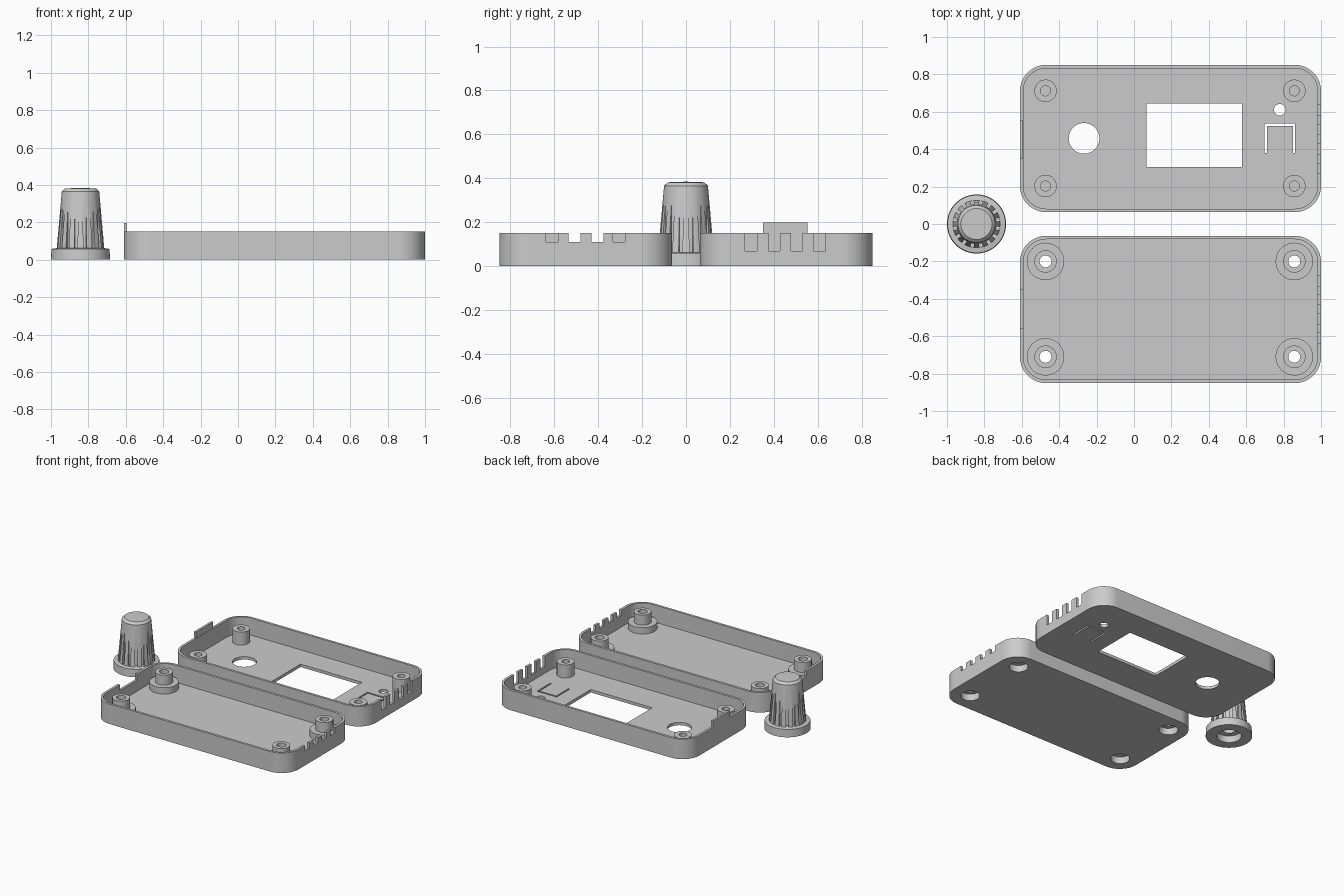
import bpy, bmesh, math
from mathutils import Matrix

if "Cube" in bpy.data.objects:
    bpy.data.objects.remove(bpy.data.objects["Cube"])

grey = bpy.data.materials.new("light grey plastic")
grey.diffuse_color = (0.6, 0.6, 0.6, 1)
grey.use_nodes = True
grey.node_tree.nodes["Principled BSDF"].inputs["Base Color"].default_value = grey.diffuse_color

CX, W, D, H = 0.195, 1.61, 0.787, 0.15      # case centre x, width, depth, height
WALL, FLOOR, CORNER = 0.018, 0.022, 0.14
POST_X = (-0.473, 0.857)


def make(name, bm):
    bmesh.ops.recalc_face_normals(bm, faces=bm.faces)
    me = bpy.data.meshes.new(name)
    bm.to_mesh(me)
    bm.free()
    ob = bpy.data.objects.new(name, me)
    bpy.context.collection.objects.link(ob)
    me.materials.append(grey)
    return ob


def prism(bm, pts, z0, z1):
    low = [bm.verts.new((x, y, z0)) for x, y in pts]
    top = [bm.verts.new((x, y, z1)) for x, y in pts]
    bm.faces.new(low[::-1])
    bm.faces.new(top)
    n = len(pts)
    for i in range(n):
        j = (i + 1) % n
        bm.faces.new((low[i], low[j], top[j], top[i]))


def box(bm, x0, x1, y0, y1, z0, z1):
    prism(bm, [(x0, y0), (x1, y0), (x1, y1), (x0, y1)], z0, z1)


def cyl(bm, x, y, r, z0, z1, n=40):
    prism(bm, [(x + r * math.cos(2 * math.pi * i / n),
                y + r * math.sin(2 * math.pi * i / n)) for i in range(n)], z0, z1)


def rounded(cy, inset):
    r, hx, hy = CORNER - inset, W / 2 - CORNER, D / 2 - CORNER
    pts = []
    for k, (sx, sy) in enumerate([(1, 1), (-1, 1), (-1, -1), (1, -1)]):
        for i in range(13):
            a = (k + i / 12) * math.pi / 2
            pts.append((CX + sx * hx + r * math.cos(a), cy + sy * hy + r * math.sin(a)))
    return pts


def combine(ob, op, bm):
    """Boolean the bmesh into the object and discard the helper."""
    tool = make("helper", bm)
    tool.hide_render = True
    mod = ob.modifiers.new("bool", 'BOOLEAN')
    mod.operation, mod.object, mod.solver = op, tool, 'EXACT'
    bpy.context.view_layer.update()
    dg = bpy.context.evaluated_depsgraph_get()
    me = bpy.data.meshes.new_from_object(ob.evaluated_get(dg))
    ob.modifiers.clear()
    ob.data = me
    bpy.data.objects.remove(tool)


def smooth(ob):
    bpy.ops.object.select_all(action='DESELECT')
    ob.select_set(True)
    bpy.context.view_layer.objects.active = ob
    bpy.ops.object.shade_smooth_by_angle(angle=math.radians(30))


def shell(name, cy):
    bm = bmesh.new()
    prism(bm, rounded(cy, 0), 0, H)
    ob = make(name, bm)
    bm = bmesh.new()
    prism(bm, rounded(cy, WALL), FLOOR, H + 0.1)
    combine(ob, 'DIFFERENCE', bm)
    return ob


# --- lid shell with posts, tab, window and button openings
lid = shell("lid_shell", 0.457)
LID_Y = (0.203, 0.712)
bm = bmesh.new()
for x in POST_X:
    for y in LID_Y:
        cyl(bm, x, y, 0.06, 0.01, 0.12)
box(bm, -0.61, -0.594, 0.35, 0.554, 0.04, 0.197)           # locating tab
combine(lid, 'UNION', bm)
bm = bmesh.new()
for x in POST_X:
    for y in LID_Y:
        cyl(bm, x, y, 0.027, 0.03, 0.2, 24)                # blind screw holes
for y in (0.27, 0.375, 0.478, 0.582):                      # vent notches
    box(bm, 0.975, 1.05, y, y + 0.053, 0.068, 0.25)
box(bm, 0.067, 0.577, 0.305, 0.645, -0.05, 0.1)            # display window
cyl(bm, -0.267, 0.458, 0.082, -0.05, 0.1, 48)              # knob shaft hole
cyl(bm, 0.779, 0.611, 0.031, -0.05, 0.1, 32)               # indicator hole
t = 0.012                                                  # flexing button slot
prism(bm, [(0.698, 0.38), (0.698 + t, 0.38), (0.698 + t, 0.536 - t), (0.861 - t, 0.536 - t),
           (0.861 - t, 0.38), (0.861, 0.38), (0.861, 0.536), (0.698, 0.536)], -0.05, 0.1)
combine(lid, 'DIFFERENCE', bm)
smooth(lid)

# --- base shell with stepped screw bosses
base = shell("base_shell", -0.457)
BASE_Y = (-0.2, -0.71)
for r, top in ((0.1, 0.07), (0.06, 0.145)):
    bm = bmesh.new()
    for x in POST_X:
        for y in BASE_Y:
            cyl(bm, x, y, r, 0.01, top)
    combine(base, 'UNION', bm)
for r, top in ((0.065, 0.05), (0.032, 0.3)):               # counterbore, screw hole
    bm = bmesh.new()
    for x in POST_X:
        for y in BASE_Y:
            cyl(bm, x, y, r, -0.05, top, 32)
    combine(base, 'DIFFERENCE', bm)
bm = bmesh.new()
for y in (-0.637, -0.535, -0.43, -0.332):                  # vent notches
    box(bm, 0.975, 1.05, y, y + 0.053, 0.109, 0.25)
box(bm, -0.66, -0.585, -0.555, -0.35, 0.105, 0.25)         # gap for the tab
combine(base, 'DIFFERENCE', bm)
smooth(base)

# --- fluted knob, turned from a closed profile with a stepped bore
KX, N = -0.842, 64
profile = [(0, 0.25), (0.045, 0.25), (0.045, 0.05), (0.085, 0.05), (0.085, 0), (0.158, 0),
           (0.155, 0.058), (0.127, 0.062), (0.1, 0.365), (0.083, 0.381), (0, 0.384)]
bm = bmesh.new()
vs = [bm.verts.new((r, 0, z)) for r, z in profile]
es = [bm.edges.new(p) for p in zip(vs, vs[1:])]
bmesh.ops.spin(bm, geom=vs + es, cent=(0, 0, 0), axis=(0, 0, 1),
               angle=2 * math.pi, steps=N, use_duplicate=False)
bmesh.ops.remove_doubles(bm, verts=bm.verts, dist=0.0005)
bmesh.ops.translate(bm, verts=bm.verts, vec=(KX, 0, 0))
knob = make("knob", bm)
bm = bmesh.new()
for i in range(16):                                        # vertical flutes
    part = bmesh.new()
    box(part, 0.106, 0.15, -0.009, 0.009, 0.064, 0.36)
    part.transform(Matrix.Translation((KX, 0, 0)) @ Matrix.Rotation(2 * math.pi * (i + 0.5) / 16, 4, 'Z'))
    tmp = bpy.data.meshes.new("tmp")
    part.to_mesh(tmp)
    part.free()
    bm.from_mesh(tmp)
    bpy.data.meshes.remove(tmp)
combine(knob, 'DIFFERENCE', bm)
smooth(knob)
